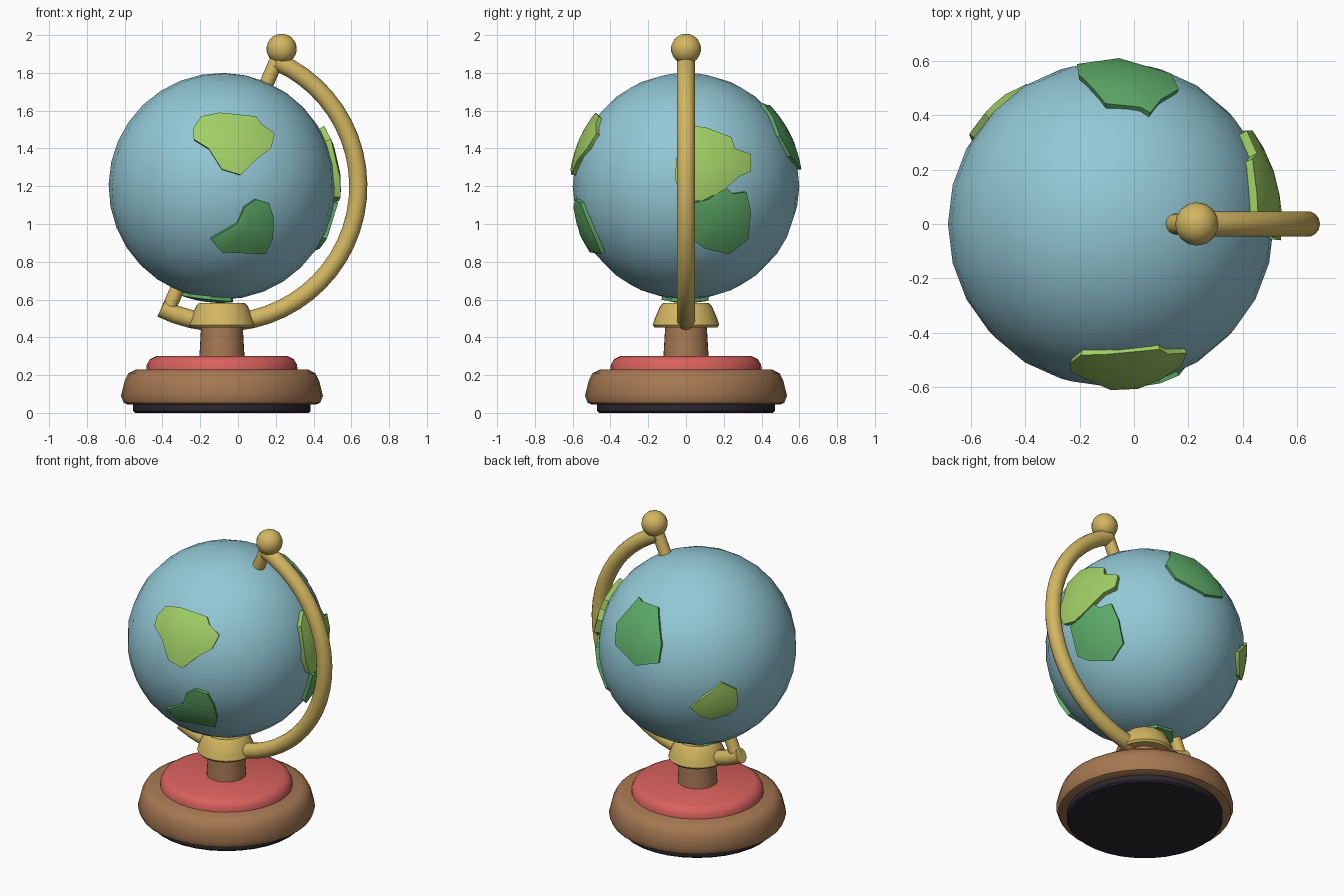
import bpy, bmesh, math
from mathutils import Vector, Matrix

if "Cube" in bpy.data.objects:
    bpy.data.objects.remove(bpy.data.objects["Cube"], do_unlink=True)

CENTRE = Vector((-0.085, 0, 1.2))
TILT = math.radians(23.5)
AXIS = Vector((math.sin(TILT), 0, math.cos(TILT)))


def material(name, rgb):
    m = bpy.data.materials.new(name)
    m.use_nodes = True
    m.diffuse_color = (*rgb, 1)
    m.node_tree.nodes["Principled BSDF"].inputs["Base Color"].default_value = (*rgb, 1)
    return m


ocean = material("ocean blue", (0.29, 0.58, 0.67))
lime = material("light green", (0.35, 0.62, 0.13))
green = material("green", (0.11, 0.41, 0.14))
gold = material("gold", (0.65, 0.47, 0.12))
wood = material("wood brown", (0.38, 0.19, 0.085))
red = material("red", (0.70, 0.12, 0.11))
dark = material("dark felt", (0.025, 0.02, 0.03))


def finish(bm, name, mat, angle=40):
    bmesh.ops.recalc_face_normals(bm, faces=bm.faces)
    mesh = bpy.data.meshes.new(name)
    bm.to_mesh(mesh)
    bm.free()
    ob = bpy.data.objects.new(name, mesh)
    bpy.context.collection.objects.link(ob)
    mesh.materials.append(mat)
    bpy.ops.object.select_all(action='DESELECT')
    ob.select_set(True)
    bpy.context.view_layer.objects.active = ob
    bpy.ops.object.shade_smooth_by_angle(angle=math.radians(angle))
    return ob


def skin(bm, rings):
    """Join equal closed rings of points with quads and cap both ends."""
    loops = [[bm.verts.new(p) for p in ring] for ring in rings]
    n = len(loops[0])
    for a, b in zip(loops, loops[1:]):
        for i in range(n):
            j = (i + 1) % n
            bm.faces.new((a[i], a[j], b[j], b[i]))
    bm.faces.new(loops[0])
    bm.faces.new(loops[-1])


def lathe(name, mat, profile, n=32):
    bm = bmesh.new()
    turns = [2 * math.pi * i / n for i in range(n)]
    skin(bm, [[(CENTRE.x + r * math.cos(t), r * math.sin(t), z) for t in turns]
              for r, z in profile])
    return finish(bm, name, mat)


def ball(name, mat, centre, radius, u, v):
    bm = bmesh.new()
    place = Matrix.Translation(centre) @ Matrix.Rotation(TILT, 4, 'Y')
    bmesh.ops.create_uvsphere(bm, u_segments=u, v_segments=v, radius=radius, matrix=place)
    return finish(bm, name, mat, 60)


def pin(name, start, end, radius):
    """Round rod on the tilted axis, between two distances from the centre."""
    bm = bmesh.new()
    place = (Matrix.Translation(CENTRE + AXIS * (start + end) / 2)
             @ Matrix.Rotation(TILT, 4, 'Y'))
    bmesh.ops.create_cone(bm, cap_ends=True, segments=16, radius1=radius, radius2=radius,
                          depth=abs(end - start), matrix=place)
    return finish(bm, name, gold)


def land(name, mat, axis, right, outline, radius=0.618, steps=5):
    """Raised patch: flat outline projected along axis onto a sphere."""
    axis, right = Vector(axis).normalized(), Vector(right).normalized()
    up = axis.cross(right)
    pts = [Vector(p) for p in outline]
    mid = sum(pts, Vector((0, 0))) / len(pts)

    def lift(p, r=radius):
        depth = math.sqrt(max(radius ** 2 - p.length_squared, 0))
        return CENTRE + (right * p.x + up * p.y + axis * depth) * (r / radius)

    bm = bmesh.new()
    # skirt below the surface, then rings shrinking to the middle
    rings = [[lift(p, 0.57) for p in pts]]
    rings += [[lift(mid.lerp(p, k / steps)) for p in pts] for k in range(steps, 0, -1)]
    skin(bm, rings)
    return finish(bm, name, mat, 35)


# Turned base, column and collar
lathe("felt_foot", dark, [(0.46, 0), (0.47, 0.01), (0.47, 0.06)])
lathe("wooden_base", wood, [(0.50, 0.045), (0.52, 0.053), (0.535, 0.09), (0.515, 0.17),
                            (0.495, 0.21), (0.455, 0.23)])
lathe("red_plinth", red, [(0.40, 0.22), (0.398, 0.255), (0.38, 0.285), (0.35, 0.30)])
lathe("column", wood, [(0.12, 0.29), (0.11, 0.46)])
lathe("collar", gold, [(0.165, 0.452), (0.176, 0.465), (0.165, 0.50),
                       (0.137, 0.565), (0.12, 0.582)])

# Globe
ball("globe", ocean, CENTRE, 0.6, 24, 16)

# Half-ring arm, from the top pivot round +x to the bottom pivot
bm = bmesh.new()
count, sides, tube, sweep = 28, 14, 0.048, 0.722
rings = []
for k in range(count + 1):
    a = TILT + (math.pi + 0.05) * k / count
    out = Vector((math.sin(a), 0, math.cos(a)))
    rings.append([CENTRE + out * (sweep + tube * math.cos(t)) + Vector((0, tube * math.sin(t), 0))
                  for t in (2 * math.pi * i / sides for i in range(sides))])
skin(bm, rings)
finish(bm, "arm", gold)

# Pivots and finial
pin("top_pin", 0.57, 0.74, 0.038)
pin("bottom_pin", -0.57, -0.73, 0.038)
ball("finial", gold, CENTRE + AXIS * 0.793, 0.08, 16, 12)

# Land patches, outlines relative to the globe centre
land("front_upper_land", lime, (0, -1, 0), (1, 0, 0),
     [(-0.11, 0.37), (-0.01, 0.39), (0.18, 0.37), (0.21, 0.33), (0.28, 0.28), (0.26, 0.20),
      (0.18, 0.14), (0.10, 0.06), (0.0, 0.09), (-0.07, 0.20), (-0.15, 0.25), (-0.15, 0.31)])
land("front_lower_land", green, (0, -1, 0), (1, 0, 0),
     [(-0.06, -0.28), (0.08, -0.20), (0.12, -0.11), (0.18, -0.07), (0.25, -0.09),
      (0.275, -0.17), (0.27, -0.28), (0.23, -0.36), (0.0, -0.35)])
land("left_upper_land", lime, (1, 0, 0), (0, 1, 0),
     [(-0.04, 0.25), (0.04, 0.32), (0.11, 0.31), (0.24, 0.26), (0.26, 0.20), (0.345, 0.17),
      (0.345, 0.08), (0.28, 0.05), (0.20, -0.02), (0.08, -0.08), (-0.02, -0.06),
      (-0.06, 0.04)], 0.63)
land("left_lower_land", green, (1, 0, 0), (0, 1, 0),
     [(0.03, -0.09), (0.12, -0.07), (0.21, 0.0), (0.25, -0.04), (0.32, -0.03),
      (0.345, -0.14), (0.33, -0.28), (0.23, -0.36), (0.10, -0.33), (0.03, -0.28)], 0.622)
land("back_land", green, (0, 1, 0), (-1, 0, 0),
     [(0.02, 0.43), (-0.11, 0.43), (-0.145, 0.44), (-0.185, 0.37), (-0.25, 0.27),
      (-0.22, 0.16), (-0.03, 0.09), (0.125, 0.14), (0.12, 0.25), (0.07, 0.35)])
land("back_right_land", lime, (-0.57, 0.82, 0), (-0.82, -0.57, 0),
     [(-0.04, -0.14), (0.05, -0.05), (0.11, -0.01), (0.15, 0.03), (0.24, -0.03),
      (0.245, -0.15), (0.20, -0.20), (0.09, -0.23), (0.02, -0.20)])
land("bottom_land", green, (0, 0, -1), (1, 0, 0),
     [(-0.22, 0.0), (-0.17, 0.09), (-0.06, 0.13), (0.05, 0.08), (0.06, -0.04),
      (0.0, -0.12), (-0.12, -0.12)])
